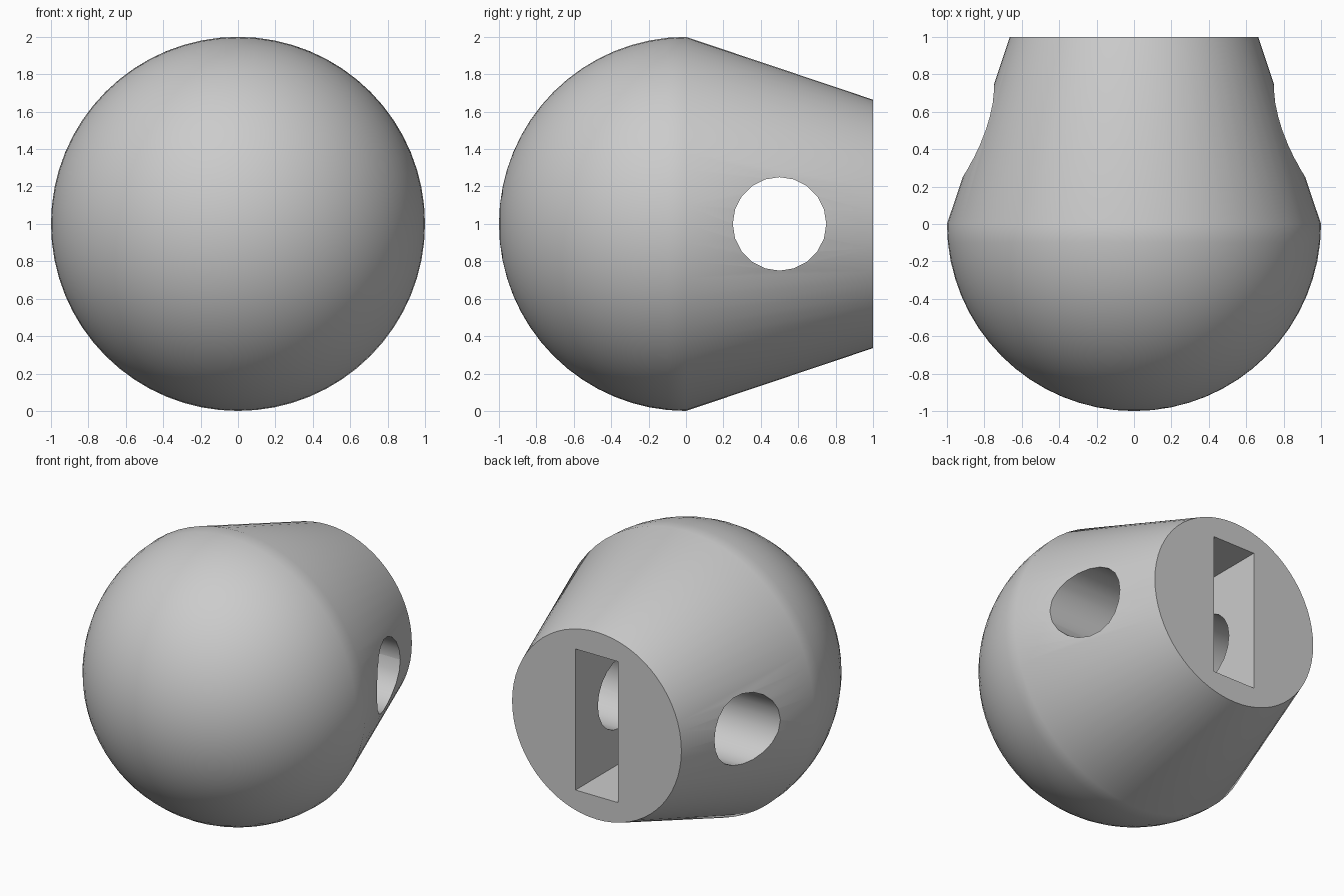
import bpy, bmesh, math
from mathutils import Matrix

cube = bpy.data.objects.get("Cube")
if cube:
    bpy.data.objects.remove(cube, do_unlink=True)

grey = bpy.data.materials.new("light_grey")
grey.use_nodes = True
colour = (0.6, 0.6, 0.6, 1)
grey.diffuse_color = colour
grey.node_tree.nodes["Principled BSDF"].inputs["Base Color"].default_value = colour

SIDES, RINGS = 64, 16


def add_object(name, bm):
    bmesh.ops.recalc_face_normals(bm, faces=bm.faces)
    mesh = bpy.data.meshes.new(name)
    bm.to_mesh(mesh)
    bm.free()
    mesh.materials.append(grey)
    obj = bpy.data.objects.new(name, mesh)
    bpy.context.collection.objects.link(obj)
    obj.location.z = 1
    return obj


# Body: hemispherical front and tapered back, revolved around the y axis
bm = bmesh.new()
profile = [(math.sin(a), -math.cos(a))
           for a in (math.pi / 2 * i / RINGS for i in range(RINGS + 1))]
profile += [(0.664, 1), (0, 1)]
points = [bm.verts.new((r, y, 0)) for r, y in profile]
edges = [bm.edges.new(pair) for pair in zip(points, points[1:])]
bmesh.ops.spin(bm, geom=points + edges, cent=(0, 0, 0), axis=(0, 1, 0),
               angle=2 * math.pi, steps=SIDES)
bmesh.ops.remove_doubles(bm, verts=bm.verts, dist=0.0001)
body = add_object("ball_body", bm)

# Slot cutter: opens through the flat back
bm = bmesh.new()
bmesh.ops.create_cube(bm, size=1, matrix=Matrix.Translation((0, 0.55, 0))
                      @ Matrix.Diagonal((0.333, 1.1, 1, 1)))
slot = add_object("slot_cutter", bm)

# Cross hole cutter: runs from side to side
bm = bmesh.new()
bmesh.ops.create_cone(bm, cap_ends=True, segments=20, radius1=0.25, radius2=0.25,
                      depth=3, matrix=Matrix.Translation((0, 0.5, 0))
                      @ Matrix.Rotation(math.pi / 2, 4, "Y"))
hole = add_object("cross_hole_cutter", bm)

# Cut both openings
bpy.ops.object.select_all(action="DESELECT")
body.select_set(True)
bpy.context.view_layer.objects.active = body
for cutter in (slot, hole):
    mod = body.modifiers.new(cutter.name, "BOOLEAN")
    mod.operation = "DIFFERENCE"
    mod.solver = "EXACT"
    mod.object = cutter
    bpy.ops.object.modifier_apply(modifier=mod.name)
    bpy.data.objects.remove(cutter, do_unlink=True)

bpy.ops.object.shade_smooth_by_angle(angle=math.radians(30))
